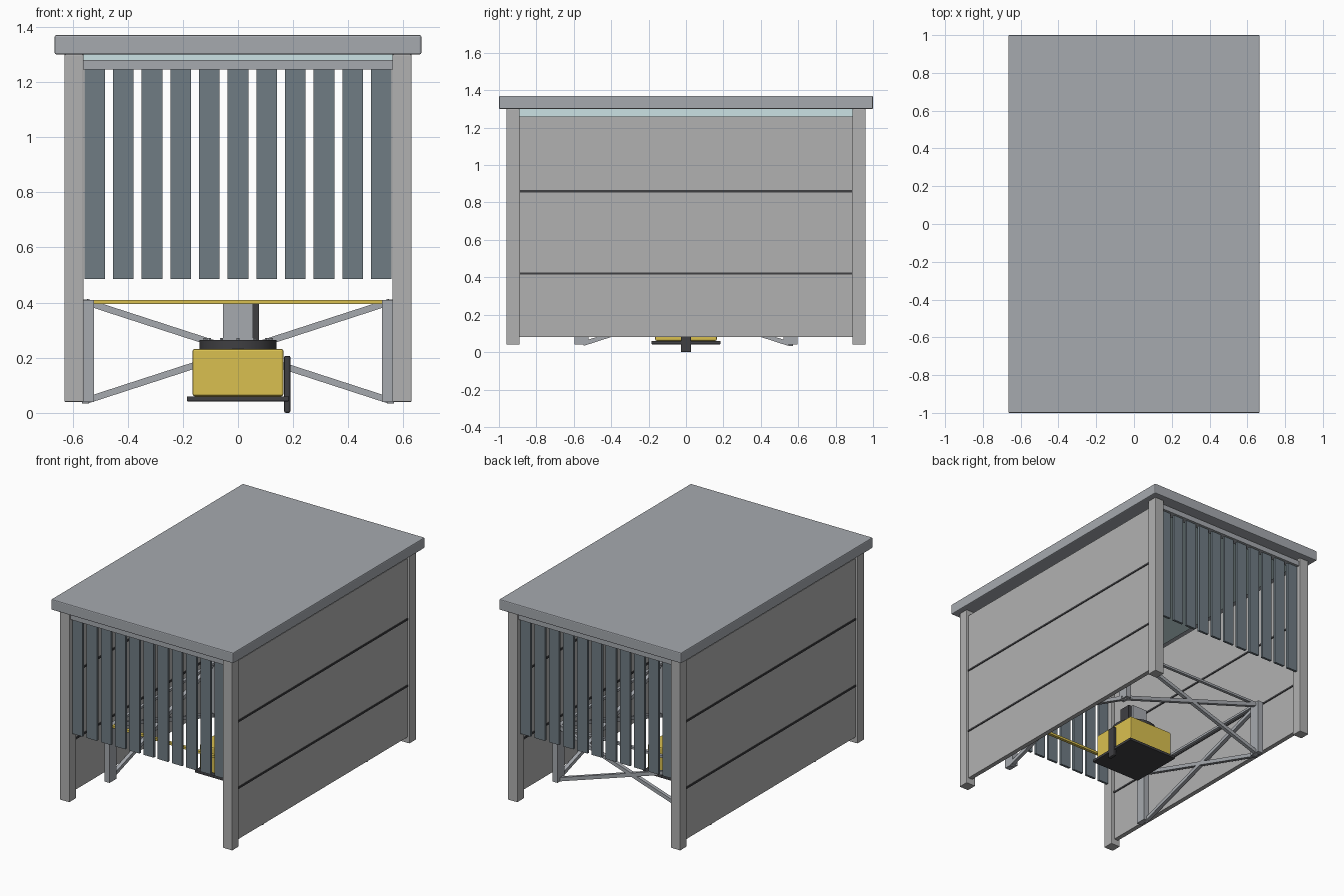
import bpy, math
from mathutils import Vector

if "Cube" in bpy.data.objects:
    bpy.data.objects.remove(bpy.data.objects["Cube"])


def mat(name, r, g, b):
    m = bpy.data.materials.new(name)
    m.diffuse_color = (r, g, b, 1)
    m.use_nodes = True
    m.node_tree.nodes["Principled BSDF"].inputs["Base Color"].default_value = m.diffuse_color
    return m


YELLOW = mat("yellow_paint", 0.70, 0.53, 0.08)
DARK = mat("dark_rubber", 0.05, 0.05, 0.055)
SLATE = mat("slate_curtain", 0.16, 0.20, 0.23)
PALE = mat("pale_blue_panel", 0.60, 0.76, 0.78)
STEEL = mat("steel", 0.38, 0.40, 0.43)
WALL = mat("wall_grey", 0.44, 0.44, 0.44)


def finish(ob, name, material, bevel=0):
    ob.name = name
    ob.data.materials.append(material)
    if bevel:
        b = ob.modifiers.new("bevel", "BEVEL")
        b.width = bevel
        b.segments = 2
    return ob


def box(name, x, y, z, material, bevel=0):
    """Box from (min, max) ranges on each axis."""
    bpy.ops.mesh.primitive_cube_add(size=1, location=[sum(r) / 2 for r in (x, y, z)])
    ob = bpy.context.object
    ob.scale = [r[1] - r[0] for r in (x, y, z)]
    bpy.ops.object.transform_apply(location=False, rotation=False, scale=True)
    return finish(ob, name, material, bevel)


def bar(name, a, b, w, material):
    """Square bar running between two points."""
    a, b = Vector(a), Vector(b)
    d = b - a
    bpy.ops.mesh.primitive_cube_add(size=1, location=(a + b) / 2)
    ob = bpy.context.object
    ob.scale = (w, w, d.length)
    bpy.ops.object.transform_apply(location=False, rotation=False, scale=True)
    ob.rotation_euler = d.to_track_quat("Z", "Y").to_euler()
    return finish(ob, name, material)


def cyl(name, r, loc, h, material, n=48):
    bpy.ops.mesh.primitive_cylinder_add(vertices=n, radius=r, depth=h, location=loc)
    ob = finish(bpy.context.object, name, material)
    bpy.ops.object.shade_smooth_by_angle()
    return ob


def span(s, a, b):
    """Range a..b mirrored to side s."""
    return tuple(sorted((s * a, s * b)))


# roof and pale ceiling panel below it
box("roof", (-0.665, 0.665), (-1, 1), (1.30, 1.37), STEEL, 0.006)
box("ceiling_panel", (-0.56, 0.56), (-0.89, 0.89), (1.26, 1.30), PALE)

for s in (-1, 1):
    # corner posts
    for t in (-1, 1):
        box("corner_post", span(s, 0.56, 0.63), span(t, 0.89, 0.96), (0.04, 1.30), WALL, 0.004)
    # side wall in three panels with dark seams
    for z in ((0.08, 0.415), (0.425, 0.855), (0.865, 1.26)):
        box("side_panel", span(s, 0.585, 0.615), (-0.89, 0.89), z, WALL)
    for z in (0.42, 0.86):
        box("panel_seam", span(s, 0.58, 0.62), (-0.89, 0.89), (z - 0.006, z + 0.006), DARK)
    # curtain header and hanging strips at each end
    box("curtain_header", (-0.56, 0.56), span(s, 0.90, 0.95), (1.245, 1.28), STEEL)
    for i in range(-5, 6):
        x = i * 0.104
        box("curtain_strip", (x - 0.0375, x + 0.0375), span(s, 0.917, 0.933), (0.485, 1.25), SLATE)

# inner frame legs, side rails and cross braces
for s in (-1, 1):
    for t in (-1, 1):
        box("frame_leg", span(s, 0.522, 0.56), span(t, 0.522, 0.595), (0.04, 0.41), STEEL)
        bar("side_brace", (s * 0.553, -t * 0.55, 0.40), (s * 0.553, t * 0.55, 0.045), 0.024, STEEL)
    box("side_rail", span(s, 0.53, 0.55), (-0.53, 0.53), (0.395, 0.41), STEEL)
    bar("back_brace", (s * 0.55, 0.56, 0.045), (-s * 0.55, 0.56, 0.402), 0.024, STEEL)
box("back_rail", (-0.53, 0.53), (0.55, 0.57), (0.395, 0.41), STEEL)
box("front_rail", (-0.525, 0.525), (-0.57, -0.55), (0.395, 0.41), YELLOW)

# central machine: column, turntable, body, base plate, side blade
box("column", (-0.055, 0.055), (-0.055, 0.055), (0.26, 0.40), STEEL)
box("column_cover", (0.055, 0.077), (-0.04, 0.04), (0.26, 0.40), DARK)
cyl("turntable", 0.14, (0, 0, 0.2475), 0.035, DARK)
for i in range(12):
    a = i * math.tau / 12
    cyl("turntable_bolt", 0.007, (0.12 * math.cos(a), 0.12 * math.sin(a), 0.267), 0.01, STEEL, 6)
box("machine_body", (-0.165, 0.165), (-0.165, 0.165), (0.06, 0.232), YELLOW, 0.008)
box("base_plate", (-0.185, 0.185), (-0.185, 0.185), (0.042, 0.06), DARK, 0.003)
box("side_blade", (0.167, 0.19), (-0.028, 0.028), (0.0, 0.207), DARK, 0.006)
